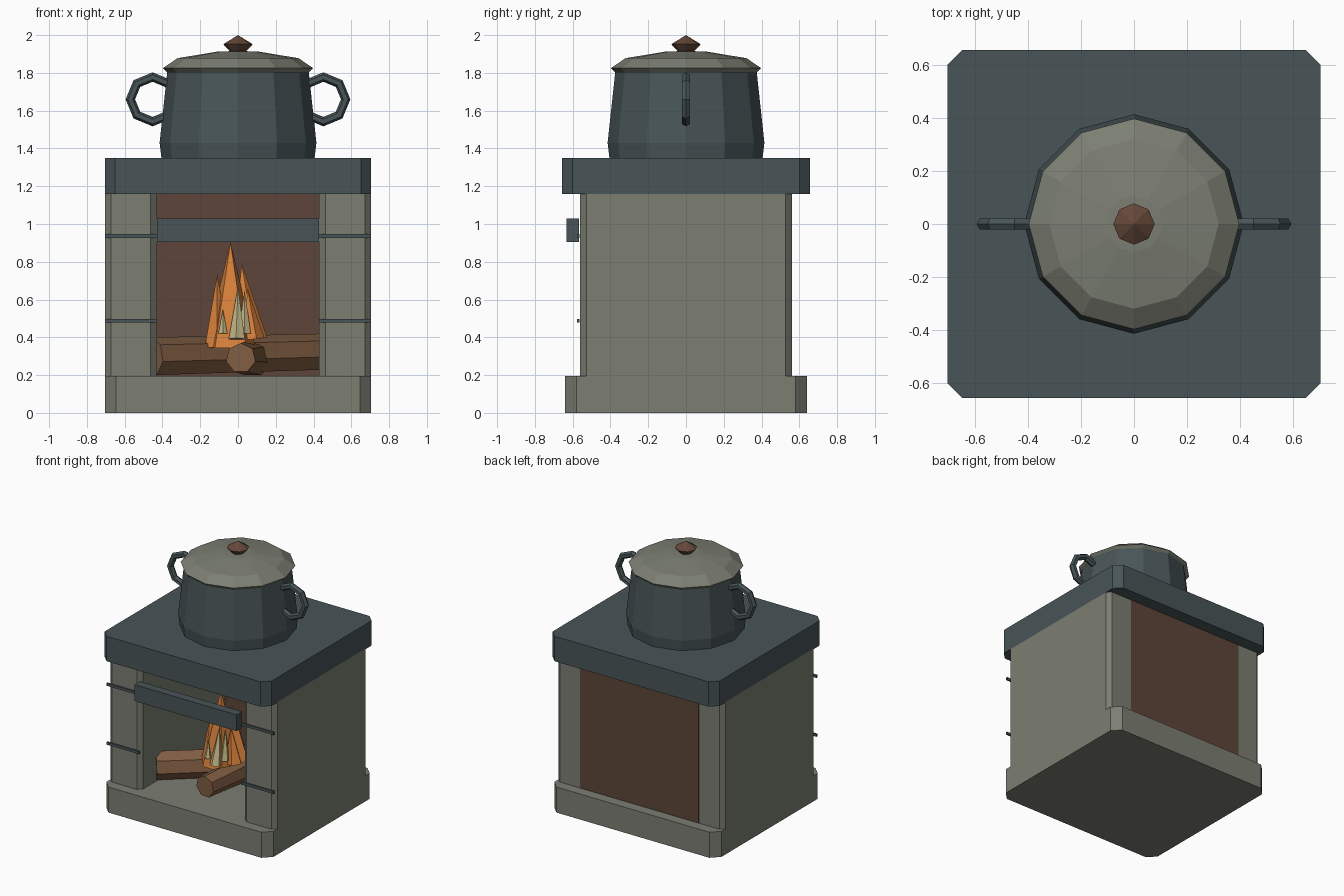
import bpy, bmesh
from math import pi, cos, sin
from mathutils import Vector, Matrix

if "Cube" in bpy.data.objects:
    bpy.data.objects.remove(bpy.data.objects["Cube"])


def material(name, rgb):
    m = bpy.data.materials.new(name)
    m.diffuse_color = (*rgb, 1)
    m.use_nodes = True
    m.node_tree.nodes["Principled BSDF"].inputs["Base Color"].default_value = m.diffuse_color
    return m


STONE = material("stone", (0.20, 0.21, 0.17))
IRON = material("iron", (0.065, 0.09, 0.095))
BRICK = material("dark_brown", (0.11, 0.06, 0.04))
WOOD = material("wood", (0.22, 0.11, 0.055))
KNOB = material("knob_wood", (0.13, 0.065, 0.04))
FLAME = material("flame", (0.70, 0.22, 0.045))
GLOW = material("flame_core", (0.55, 0.48, 0.24))


def finish(bm, name, mat):
    bmesh.ops.remove_doubles(bm, verts=bm.verts, dist=1e-5)
    bmesh.ops.recalc_face_normals(bm, faces=bm.faces)
    me = bpy.data.meshes.new(name)
    bm.to_mesh(me)
    bm.free()
    me.materials.append(mat)
    ob = bpy.data.objects.new(name, me)
    bpy.context.collection.objects.link(ob)
    return ob


def block(name, lo, hi, mat, chamfer=0.0):
    """Box between two corners, with optional chamfered upright edges."""
    lo, hi = Vector(lo), Vector(hi)
    bm = bmesh.new()
    bmesh.ops.create_cube(bm, size=1)
    for v in bm.verts:
        v.co = (lo + hi) / 2 + v.co * (hi - lo)
    if chamfer:
        upright = [e for e in bm.edges
                   if abs(e.verts[0].co.z - e.verts[1].co.z) > 1e-4]
        bmesh.ops.bevel(bm, geom=upright, offset=chamfer, segments=1, affect='EDGES')
    return finish(bm, name, mat)


def lathe(name, profile, sides, mat):
    """Revolve (radius, z) points around the z axis."""
    bm = bmesh.new()
    rings = [[bm.verts.new((r * cos(2 * pi * i / sides), r * sin(2 * pi * i / sides), z))
              for i in range(sides)] for r, z in profile]
    for a, b in zip(rings, rings[1:]):
        for i in range(sides):
            j = (i + 1) % sides
            bm.faces.new((a[i], a[j], b[j], b[i]))
    return finish(bm, name, mat)


def spike(name, start, end, r1, r2, sides, mat):
    """Tapered prism or cone between two points."""
    start, end = Vector(start), Vector(end)
    d = end - start
    bm = bmesh.new()
    bmesh.ops.create_cone(bm, cap_ends=True, segments=sides, radius1=r1, radius2=r2,
                          depth=d.length)
    rot = d.to_track_quat('Z', 'Y').to_matrix().to_4x4()
    bmesh.ops.transform(bm, matrix=Matrix.Translation((start + end) / 2) @ rot, verts=bm.verts)
    return finish(bm, name, mat)


def ring(name, centre, major, minor, n_major, n_minor, mat):
    """Torus standing in the xz plane."""
    bm = bmesh.new()
    grid = []
    for i in range(n_major):
        a = 2 * pi * i / n_major
        row = []
        for j in range(n_minor):
            b = 2 * pi * j / n_minor
            r = major + minor * cos(b)
            row.append(bm.verts.new((centre[0] + r * cos(a), centre[1] + minor * sin(b),
                                     centre[2] + r * sin(a))))
        grid.append(row)
    for i in range(n_major):
        p, q = grid[i], grid[(i + 1) % n_major]
        for j in range(n_minor):
            k = (j + 1) % n_minor
            bm.faces.new((p[j], q[j], q[k], p[k]))
    return finish(bm, name, mat)


# Hearth: plinth, back panel, top slab, front bar
block("plinth", (-0.705, -0.64, 0), (0.705, 0.64, 0.195), STONE, 0.06)
block("back_panel", (-0.5, 0.46, 0.002), (0.5, 0.561, 1.2), BRICK)
block("top_slab", (-0.705, -0.657, 1.16), (0.705, 0.657, 1.35), IRON, 0.055)
block("front_bar", (-0.43, -0.632, 0.905), (0.43, -0.567, 1.03), IRON)

# Side walls with thin bands across their fronts
for side, s in (("left", -1), ("right", 1)):
    x0, x1 = sorted((0.43 * s, 0.705 * s))
    block(f"{side}_wall", (x0, -0.56, 0.19), (x1, 0.56, 1.165), STONE, 0.032)
    for part, z in (("lower", 0.488), ("upper", 0.937)):
        block(f"{side}_{part}_band", (x0, -0.577, z - 0.01), (x1, -0.565, z + 0.01), IRON)
    ring(f"{side}_pot_handle", (0.452 * s, 0, 1.66), 0.118, 0.025, 8, 6, IRON)

# Cooking pot, lid and knob
lathe("pot", [(0, 1.345), (0.405, 1.345), (0.415, 1.43), (0.375, 1.80), (0.385, 1.822), (0, 1.822)],
      12, IRON)
lathe("lid", [(0, 1.80), (0.372, 1.80), (0.398, 1.825), (0.32, 1.878), (0.106, 1.913), (0, 1.916)],
      12, STONE)
lathe("knob", [(0, 1.905), (0.035, 1.905), (0.078, 1.952), (0, 2.0)], 8, KNOB)

# Firewood
spike("cross_log", (-0.46, -0.33, 0.295), (0.46, 0.38, 0.32), 0.105, 0.10, 7, WOOD)
spike("front_log", (0.015, -0.42, 0.29), (0.08, 0.2, 0.29), 0.08, 0.1, 7, WOOD)

# Flames: base point, tip, base radius, material
flames = [
    ((-0.04, -0.14, 0.345), (-0.04, -0.15, 0.905), 0.14, FLAME),
    ((-0.11, -0.17, 0.345), (-0.11, -0.17, 0.735), 0.07, FLAME),
    ((0.055, -0.10, 0.39), (0.02, -0.10, 0.79), 0.10, FLAME),
    ((0.08, -0.16, 0.39), (0.05, -0.16, 0.66), 0.06, FLAME),
    ((-0.005, -0.26, 0.39), (0.0, -0.22, 0.67), 0.045, GLOW),
    ((-0.08, -0.25, 0.42), (-0.08, -0.24, 0.55), 0.025, GLOW),
    ((0.035, -0.21, 0.42), (0.035, -0.20, 0.65), 0.035, GLOW),
]
for i, (base, tip, r, mat) in enumerate(flames):
    spike(f"flame_{i + 1}", base, tip, r, 0, 5, mat)
